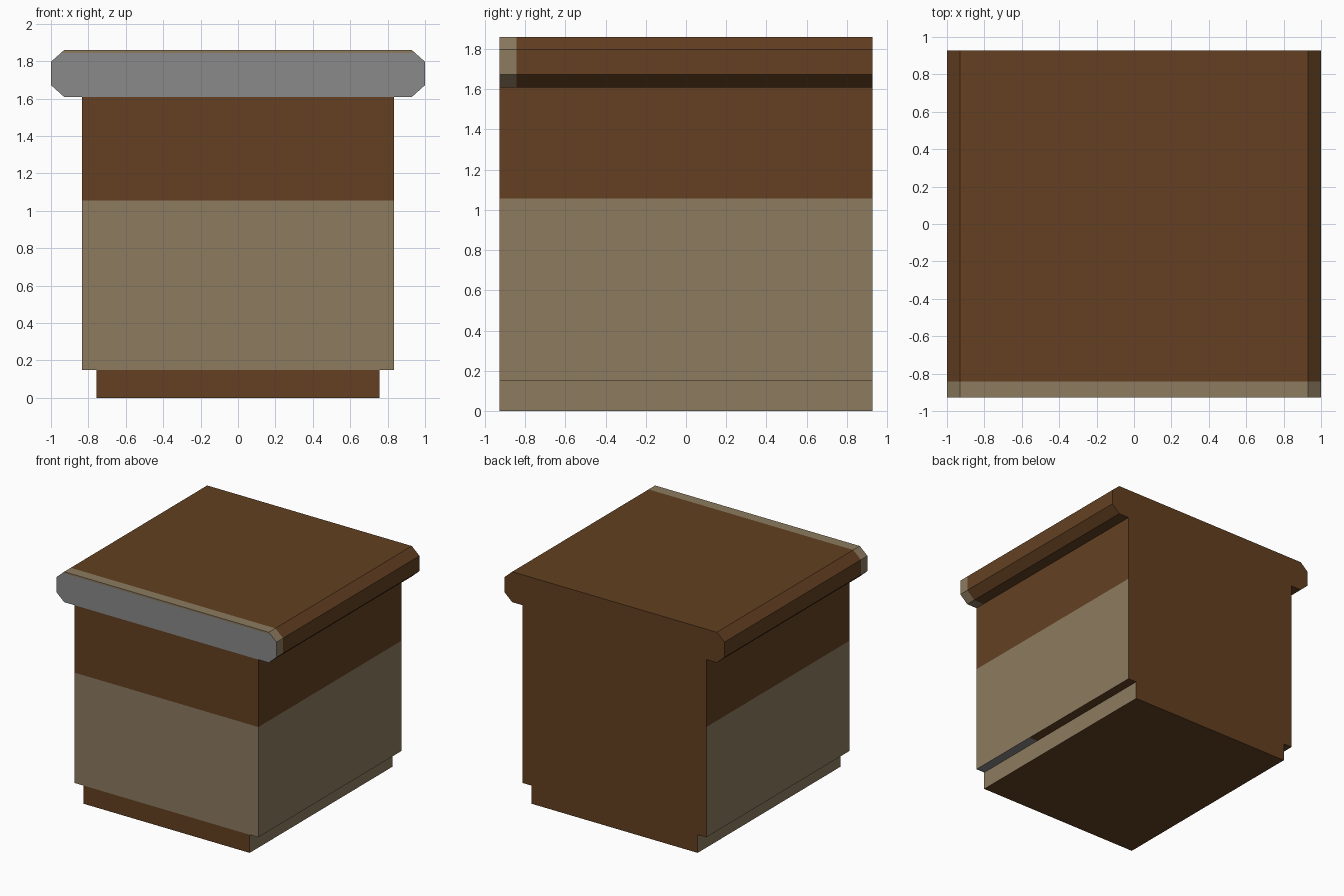
import bpy, bmesh

if "Cube" in bpy.data.objects:
    bpy.data.objects.remove(bpy.data.objects["Cube"])

HALF_DEPTH = 0.928
COLOURS = {
    "dark brown wood": (0.125, 0.051, 0.0152, 1),
    "tan wood": (0.266, 0.198, 0.117, 1),
    "grey edge": (0.252, 0.252, 0.252, 1),
}
BROWN, TAN, GREY = 0, 1, 2
mats = []
for name, rgba in COLOURS.items():
    m = bpy.data.materials.new(name)
    m.diffuse_color = rgba
    m.use_nodes = True
    m.node_tree.nodes["Principled BSDF"].inputs["Base Color"].default_value = m.diffuse_color
    mats.append(m)


def extrude_part(name, half_profile, cuts, rule, open_top):
    """Mirror a right-hand (x, z) profile, extrude along y, cut and colour."""
    outline = half_profile + [(-x, z) for x, z in reversed(half_profile)]
    bm = bmesh.new()
    base = bm.faces.new([bm.verts.new((x, -HALF_DEPTH, z)) for x, z in outline])
    ext = bmesh.ops.extrude_face_region(bm, geom=[base], use_keep_orig=True)
    verts = [v for v in ext["geom"] if isinstance(v, bmesh.types.BMVert)]
    bmesh.ops.translate(bm, vec=(0, 2 * HALF_DEPTH, 0), verts=verts)
    bmesh.ops.recalc_face_normals(bm, faces=bm.faces[:])
    # Colour boundaries
    for co, no in cuts:
        bmesh.ops.bisect_plane(bm, geom=bm.verts[:] + bm.edges[:] + bm.faces[:],
                               plane_co=co, plane_no=no)
    bm.normal_update()
    for f in bm.faces:
        f.material_index = rule(f.calc_center_median(), f.normal)
    # Remove the top where the next part covers it completely
    if open_top:
        hidden = [f for f in bm.faces if f.normal.z > 0.9]
        bmesh.ops.delete(bm, geom=hidden, context="FACES")
    mesh = bpy.data.meshes.new(name)
    bm.to_mesh(mesh)
    bm.free()
    for m in mats:
        mesh.materials.append(m)
    obj = bpy.data.objects.new(name, mesh)
    bpy.context.collection.objects.link(obj)
    return obj


Y, Z = (0, 1, 0), (0, 0, 1)


# Recessed plinth: tan sides, brown elsewhere
def plinth_rule(c, n):
    return TAN if abs(n.x) > 0.5 else BROWN


# Body: tan lower band on front and sides, brown above and behind
def body_rule(c, n):
    if n.z < -0.5:
        return GREY if c.y < -0.28 else BROWN
    if n.y > 0.5:
        return BROWN
    return TAN if c.z < 1.055 else BROWN


# Lid: grey front, tan strip along the front edge, brown elsewhere
def lid_rule(c, n):
    if n.y < -0.5:
        return TAN if c.z > 1.845 else GREY
    return TAN if c.y < -0.843 and n.y < 0.5 else BROWN


extrude_part("plinth", [(0.756, 0), (0.756, 0.149)], [], plinth_rule, True)
extrude_part("body", [(0.835, 0.149), (0.835, 1.609)],
             [((0, 0, 1.055), Z), ((0, -0.28, 0), Y)], body_rule, True)
extrude_part("lid", [(0.93, 1.609), (1.0, 1.672), (1.0, 1.797), (0.93, 1.859)],
             [((0, -0.843, 0), Y), ((0, 0, 1.845), Z)], lid_rule, False)
